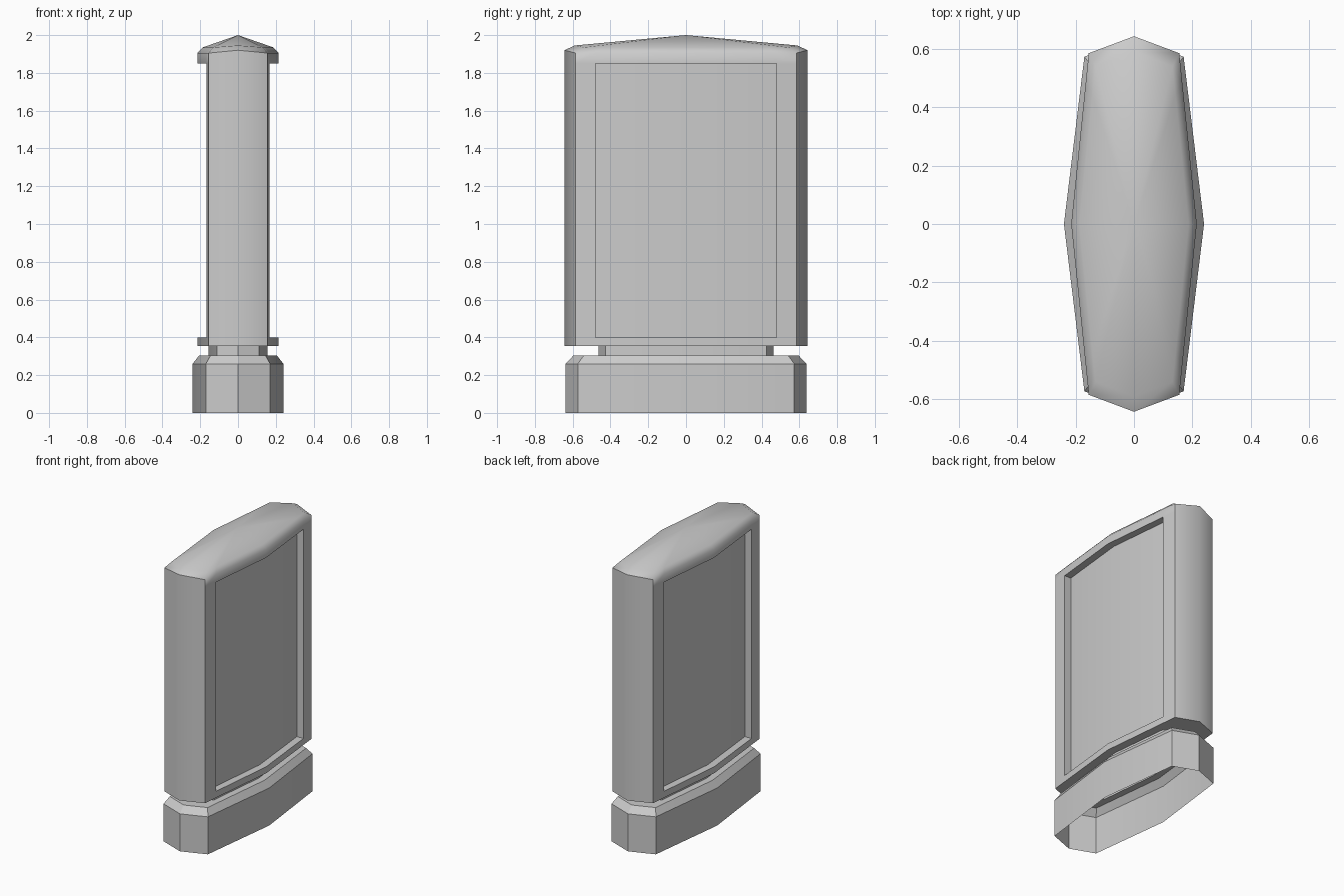
import bpy, bmesh, math

if "Cube" in bpy.data.objects:
    bpy.data.objects.remove(bpy.data.objects["Cube"])


def ring(bm, end, cx, cy, mid, z, z_end=None, split=None):
    """Pointed-end elongated ring; optional extra points on the sides at y = +-split."""
    quarter = [(0, -end), (cx, -cy)]
    if split:
        quarter.append((cx + (mid - cx) * (1 - split / cy), -split))
    half = quarter + [(mid, 0)] + [(x, -y) for x, y in quarter[::-1]]
    pts = half + [(-x, y) for x, y in half[-2:0:-1]]
    return [bm.verts.new((x, y, z_end if z_end and x == 0 else z)) for x, y in pts]


def loft(bm, rings):
    for a, b in zip(rings, rings[1:]):
        n = len(a)
        for i in range(n):
            j = (i + 1) % n
            bm.faces.new((a[i], a[j], b[j], b[i]))


def finish(bm, name, angle):
    bmesh.ops.recalc_face_normals(bm, faces=bm.faces[:])
    mesh = bpy.data.meshes.new(name)
    bm.to_mesh(mesh)
    bm.free()
    ob = bpy.data.objects.new(name, mesh)
    bpy.context.collection.objects.link(ob)
    bpy.ops.object.select_all(action='DESELECT')
    ob.select_set(True)
    bpy.context.view_layer.objects.active = ob
    bpy.ops.object.shade_smooth_by_angle(angle=math.radians(angle))
    return ob


# Hollow plinth with a chamfered top and a narrow neck, open underneath
bm = bmesh.new()
loft(bm, [
    ring(bm, 0.637, 0.17, 0.573, 0.24, 0.0),
    ring(bm, 0.637, 0.17, 0.573, 0.24, 0.26),
    ring(bm, 0.595, 0.145, 0.54, 0.205, 0.305),
    ring(bm, 0.462, 0.112, 0.425, 0.157, 0.305),
    ring(bm, 0.462, 0.112, 0.425, 0.157, 0.355),
])
finish(bm, "plinth", 30)

# Sign housing: underside, walls, rounded shoulder and low pitched roof
bm = bmesh.new()
S = 0.48
rings = [ring(bm, 0.462, 0.112, 0.425, 0.157, 0.355, split=0.35)]
rings += [ring(bm, 0.643, 0.155, 0.585, 0.215, z, split=S) for z in (0.355, 0.40, 1.85)]
rings.append(ring(bm, 0.643, 0.155, 0.585, 0.215, 1.905, z_end=1.92, split=S))
rings.append(ring(bm, 0.59, 0.132, 0.54, 0.187, 1.935, z_end=1.945, split=0.44))
loft(bm, rings)
top = rings[-1]
apex = bm.verts.new((0, 0, 2.0))
for i in range(len(top)):
    bm.faces.new((top[i], top[(i + 1) % len(top)], apex))

# Recessed display panels on both broad sides
for side in (-1, 1):
    panel = []
    for f in bm.faces:
        c = f.calc_center_median()
        if c.x * side > 0.1 and abs(c.y) < S * 0.6 and 0.5 < c.z < 1.8:
            panel.append(f)
    out = bmesh.ops.extrude_face_region(bm, geom=panel)
    verts = [g for g in out["geom"] if isinstance(g, bmesh.types.BMVert)]
    bmesh.ops.translate(bm, verts=verts, vec=(-0.05 * side, 0, 0))
    bmesh.ops.delete(bm, geom=[f for f in panel if f.is_valid], context='FACES')
finish(bm, "sign_housing", 58)
